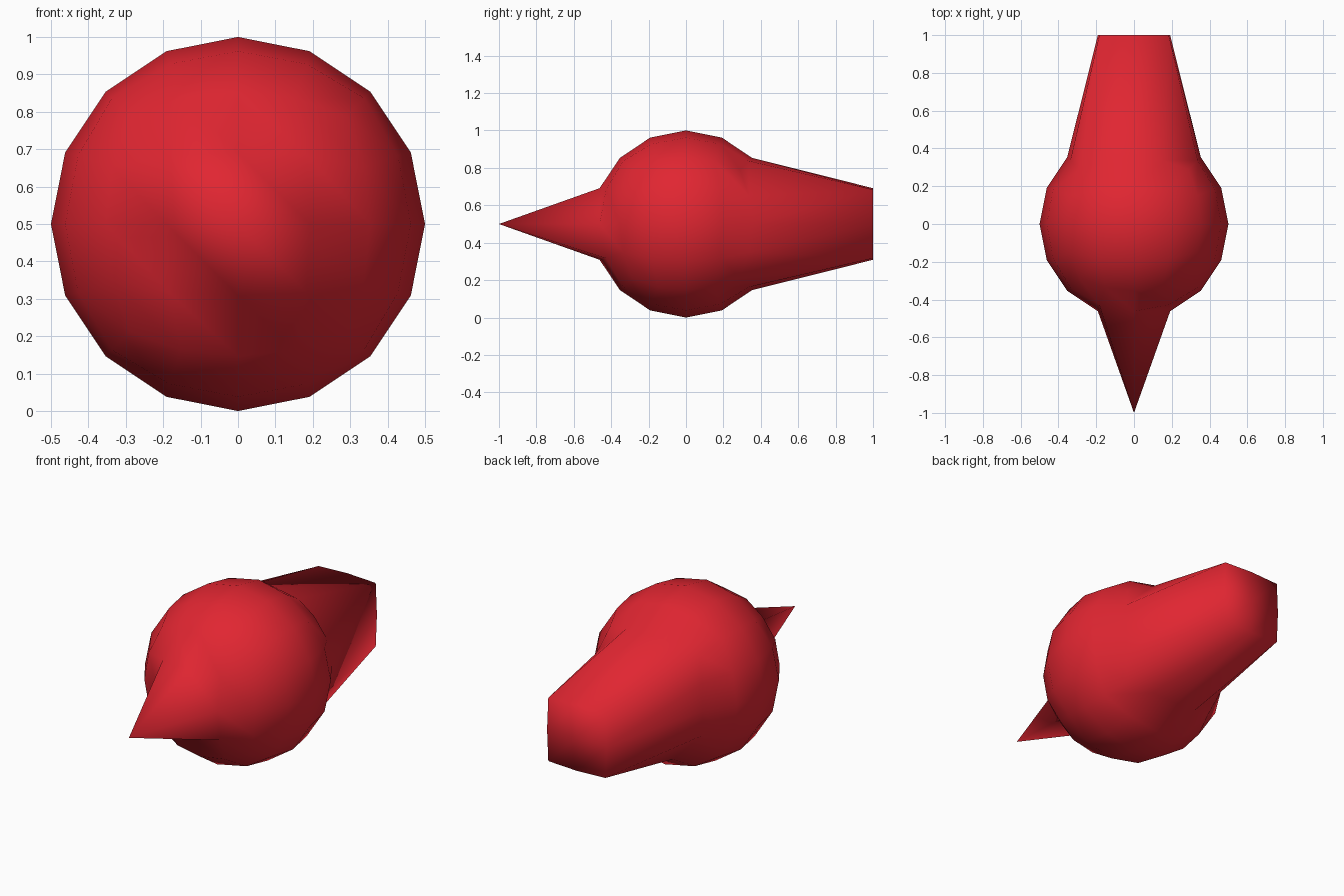
import bpy, bmesh
from mathutils import Vector

if "Cube" in bpy.data.objects:
    bpy.data.objects.remove(bpy.data.objects["Cube"])

R = 0.5
bm = bmesh.new()
bmesh.ops.create_cube(bm, size=1.0)


def to_sphere():
    for v in bm.verts:
        v.co = v.co.normalized() * R


# Quad sphere: split the cube twice, rounding after each split
to_sphere()
for _ in range(2):
    bmesh.ops.subdivide_edges(bm, edges=bm.edges[:], cuts=1, use_grid_fill=True)
    to_sphere()

# Quads on the front and back caps
caps = []
for f in bm.faces:
    c = f.calc_center_median()
    if abs(c.y) > abs(c.x) and abs(c.y) > abs(c.z):
        caps.append(f)

# Split cap quads along the same diagonal (left-up to right-down)
for f in caps:
    key = lambda v: v.co.x - v.co.z
    a, b = min(f.verts, key=key), max(f.verts, key=key)
    bmesh.utils.face_split(f, a, b)

# Pull the front centre point into a spike, the back 3x3 points into a flat snout
for v in bm.verts:
    if v.co.y < -0.48:
        v.co = Vector((0, -1, 0))
    elif v.co.y > 0.39 and abs(v.co.x) < 0.25 and abs(v.co.z) < 0.25:
        v.co.y = 1.0
    v.co.z += R

bmesh.ops.recalc_face_normals(bm, faces=bm.faces[:])
for f in bm.faces:
    f.smooth = True

mesh = bpy.data.meshes.new("spiked_ball")
bm.to_mesh(mesh)
bm.free()

red = bpy.data.materials.new("red")
red.diffuse_color = (0.75, 0.019, 0.031, 1)
red.use_nodes = True
red.node_tree.nodes["Principled BSDF"].inputs["Base Color"].default_value = red.diffuse_color
mesh.materials.append(red)
ball = bpy.data.objects.new("spiked_ball", mesh)
bpy.context.collection.objects.link(ball)
